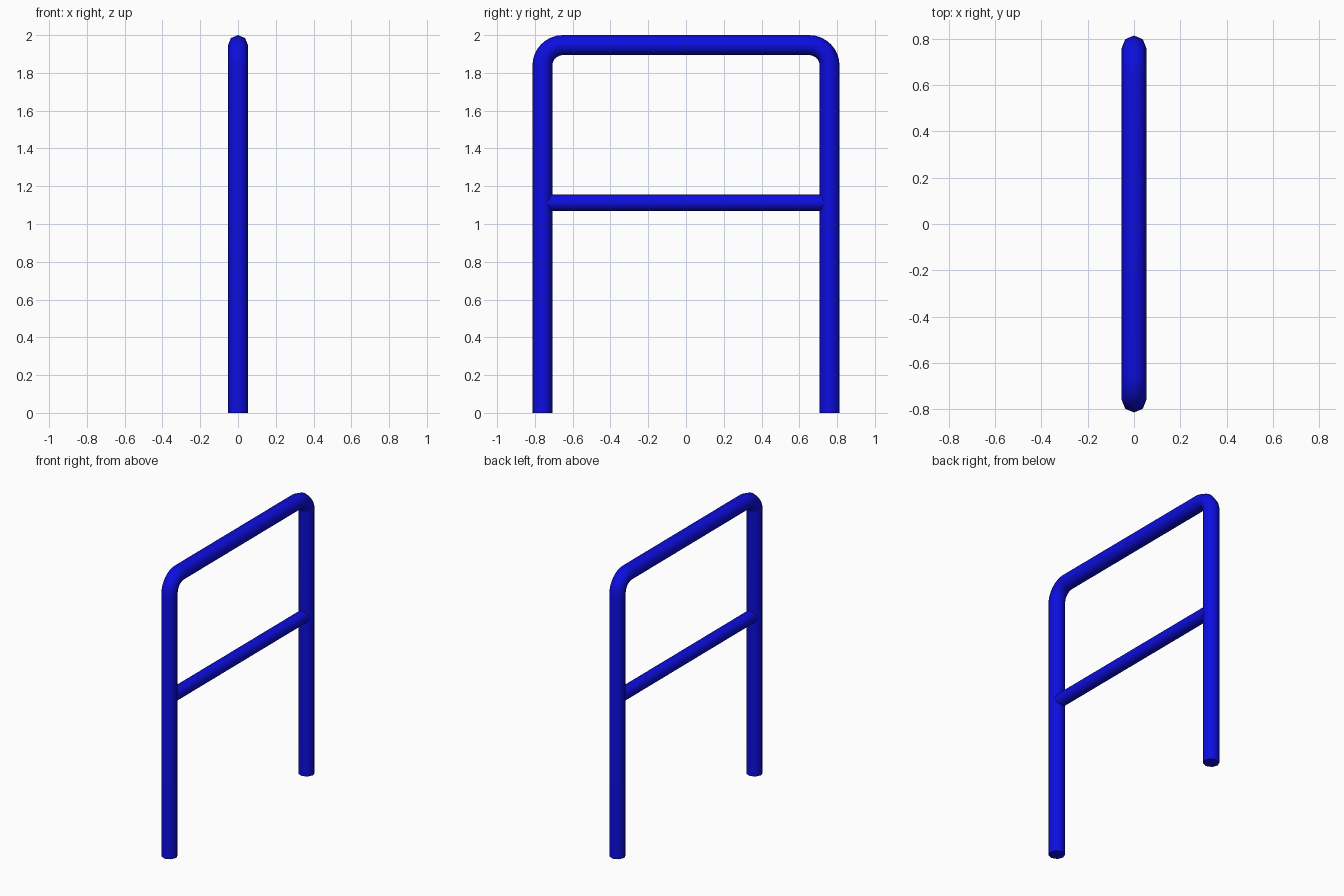
import bpy
import bmesh
from math import sin, cos, pi
from mathutils import Vector

cube = bpy.data.objects.get("Cube")
if cube:
    bpy.data.objects.remove(cube, do_unlink=True)

SIDES = 8
TUBE_R = 0.053      # main frame tube
BAR_R = 0.044       # thinner cross bar
LEG_Y = 0.76
TOP_Z = 2 - TUBE_R
BEND_R = 0.108
BEND_STEPS = 8
BAR_Z = 1.113

# Single blue paint
blue = bpy.data.materials.new("blue paint")
colour = (0.004, 0.004, 0.75, 1)
blue.diffuse_color = colour
blue.use_nodes = True
blue.node_tree.nodes["Principled BSDF"].inputs["Base Color"].default_value = colour


def tube(name, path, radius):
    """Sweep a round section along a path of points lying in the YZ plane."""
    bm = bmesh.new()
    across = Vector((1, 0, 0))
    rings = []
    for i, p in enumerate(path):
        tangent = (path[min(i + 1, len(path) - 1)] - path[max(i - 1, 0)]).normalized()
        normal = tangent.cross(across)
        rings.append([bm.verts.new(p + radius * (cos(a) * across + sin(a) * normal))
                      for a in (2 * pi * k / SIDES for k in range(SIDES))])
    for a, b in zip(rings, rings[1:]):
        for k in range(SIDES):
            n = (k + 1) % SIDES
            bm.faces.new((a[k], a[n], b[n], b[k])).smooth = True
    # Flat end caps with sharp rims
    for ring in (rings[0], rings[-1]):
        cap = bm.faces.new(ring)
        for edge in cap.edges:
            edge.smooth = False
    bmesh.ops.recalc_face_normals(bm, faces=bm.faces)
    mesh = bpy.data.meshes.new(name)
    bm.to_mesh(mesh)
    bm.free()
    mesh.materials.append(blue)
    obj = bpy.data.objects.new(name, mesh)
    bpy.context.collection.objects.link(obj)
    return obj


# Hoop frame: leg, rounded corner, then the mirrored half
half = [Vector((0, -LEG_Y, 0))]
for i in range(BEND_STEPS + 1):
    a = pi / 2 * i / BEND_STEPS
    half.append(Vector((0, -LEG_Y + BEND_R * (1 - cos(a)),
                        TOP_Z - BEND_R * (1 - sin(a)))))
other = [Vector((0, -p.y, p.z)) for p in reversed(half)]
tube("hoop_frame", half + other, TUBE_R)

# Cross bar, its ends buried in the legs
tube("cross_bar", [Vector((0, -LEG_Y, BAR_Z)), Vector((0, LEG_Y, BAR_Z))], BAR_R)
